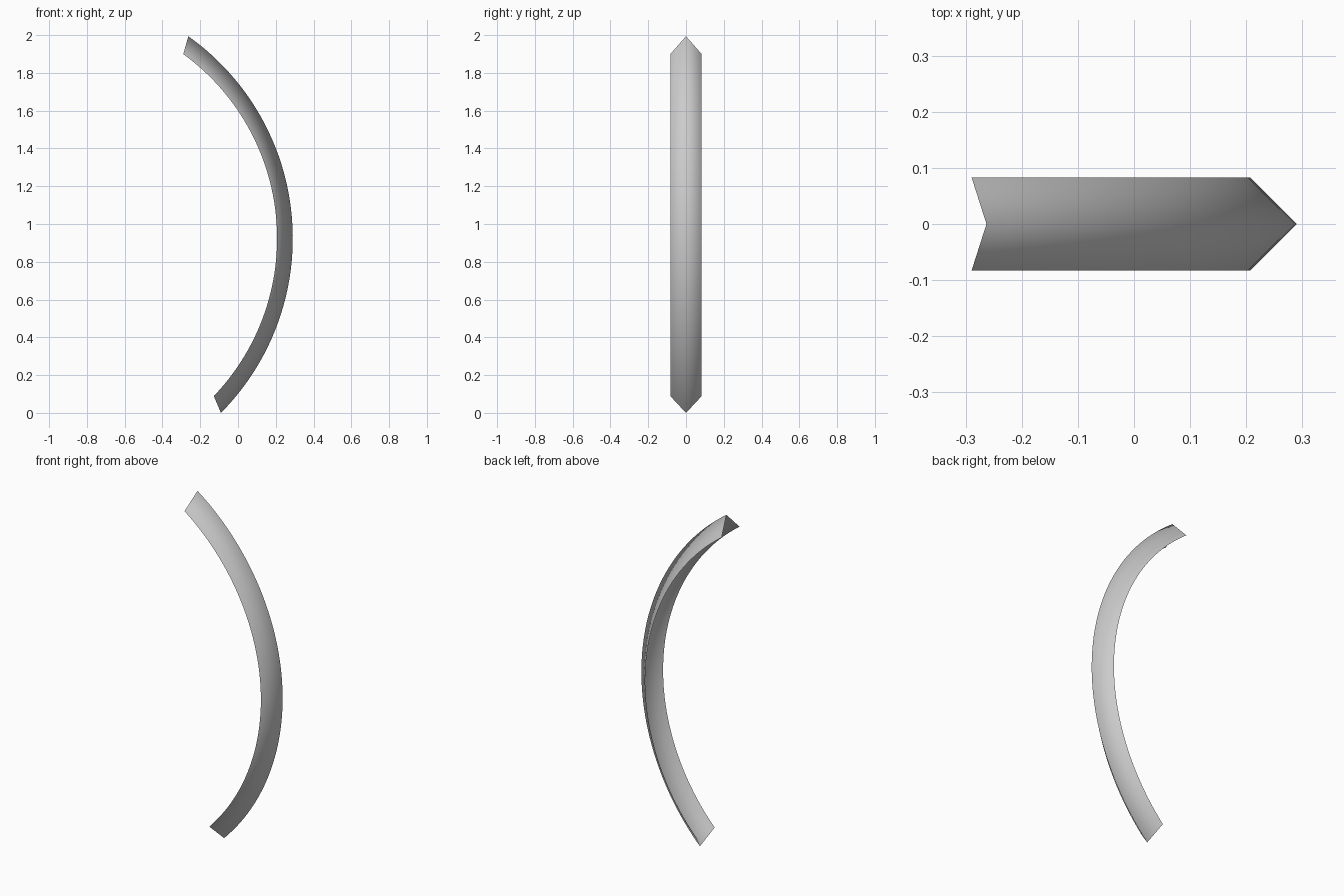
import bpy, bmesh, math

if "Cube" in bpy.data.objects:
    bpy.data.objects.remove(bpy.data.objects["Cube"])

N = 48  # segments along the arc


def arc(cx, cz, r, bottom, top, y):
    """Points of a circular arc in the xz plane, running bottom to top."""
    a0 = math.atan2(bottom[1] - cz, bottom[0] - cx)
    a1 = math.atan2(top[1] - cz, top[0] - cx)
    return [(cx + r * math.cos(a0 + (a1 - a0) * i / N), y,
             cz + r * math.sin(a0 + (a1 - a0) * i / N)) for i in range(N + 1)]


# Folded sheet: a ridge on the outside of the bow, two free edges inside
ridge = arc(-1.022, 0.93, 1.312, (-0.09, 0.006), (-0.263, 2.0), 0)
rails = [arc(-1.0, 0.93, 1.207, (-0.131, 0.098), (-0.29, 1.905), -0.083),
         ridge,
         arc(-1.0, 0.93, 1.207, (-0.131, 0.098), (-0.29, 1.905), 0.083)]

bm = bmesh.new()
rows = [[bm.verts.new(p) for p in rail] for rail in rails]
for a, b in zip(rows, rows[1:]):
    for i in range(N):
        bm.faces.new((a[i], b[i], b[i + 1], a[i + 1])).smooth = True

# Rest exactly on z = 0
low = min(v.co.z for v in bm.verts)
bmesh.ops.translate(bm, verts=bm.verts, vec=(0, 0, -low))

mesh = bpy.data.meshes.new("curved_blade")
bm.to_mesh(mesh)
bm.free()
bpy.context.collection.objects.link(bpy.data.objects.new("curved_blade", mesh))
